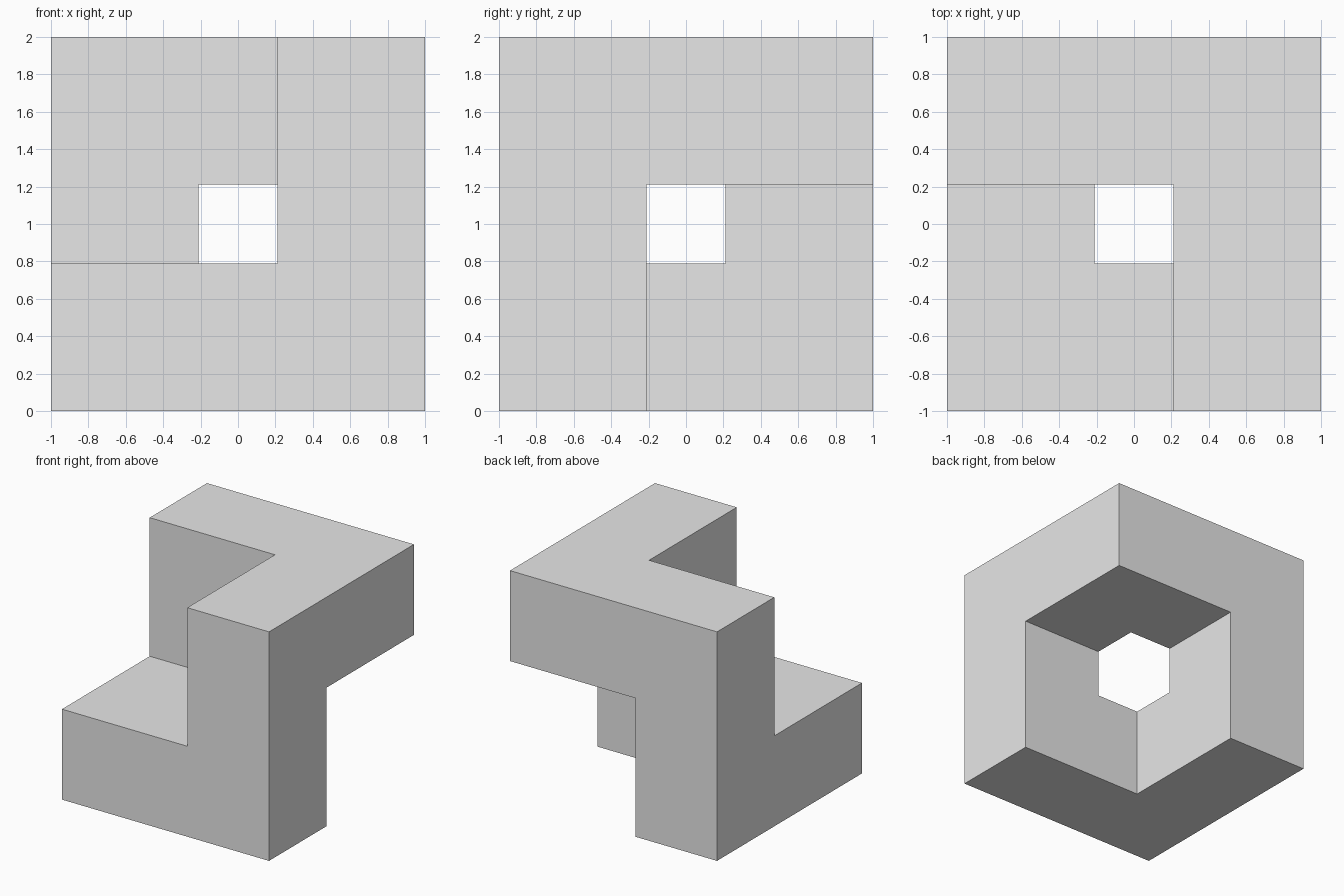
import bpy

# Remove the default cube
old = bpy.data.objects.get("Cube")
if old:
    bpy.data.objects.remove(old, do_unlink=True)

HALF = 1.0     # half the side of the block
GAP = 0.21     # half the width of the central opening
OVER = 0.5     # how far cutters stick out of the block


def material(name, color):
    mat = bpy.data.materials.new(name)
    mat.use_nodes = True
    mat.diffuse_color = color
    mat.node_tree.nodes["Principled BSDF"].inputs["Base Color"].default_value = color
    return mat


def cube(name, size, location):
    bpy.ops.mesh.primitive_cube_add(size=size, location=location)
    obj = bpy.context.object
    obj.name = name
    return obj


# Solid block that becomes the closed loop of six square bars
loop = cube("bar_loop", 2 * HALF, (0, 0, HALF))
loop.data.materials.append(material("light grey", (0.8, 0.8, 0.8, 1)))

# Cubic notches from two opposite corners, overlapping at the centre
size = HALF + GAP + OVER
shift = size / 2 - GAP
for name, side in (("front_notch", -1), ("back_notch", 1)):
    cutter = cube(name, size, (side * shift, side * shift, HALF - side * shift))
    cutter.hide_render = True
    mod = loop.modifiers.new(name, "BOOLEAN")
    mod.operation = "DIFFERENCE"
    mod.solver = "EXACT"
    mod.object = cutter
    bpy.context.view_layer.objects.active = loop
    bpy.ops.object.modifier_apply(modifier=mod.name)
    bpy.data.objects.remove(cutter, do_unlink=True)
